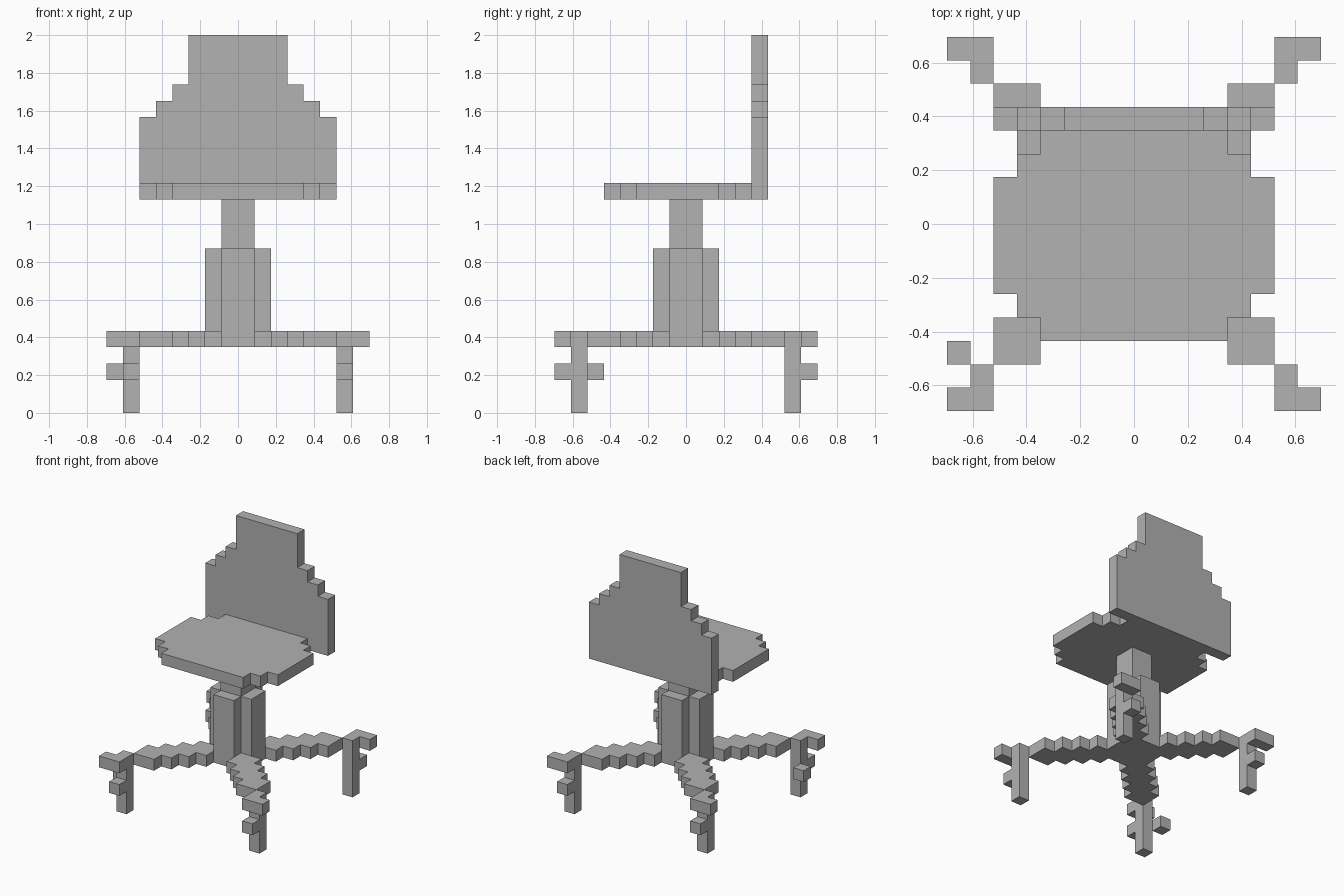
import bpy
import bmesh

U = 2 / 23  # one block edge

cube = bpy.data.objects.get("Cube")
if cube:
    bpy.data.objects.remove(cube, do_unlink=True)

grey = bpy.data.materials.new("plain_grey")
grey.use_nodes = True
color = (0.445, 0.445, 0.445, 1)
grey.diffuse_color = color
grey.node_tree.nodes["Principled BSDF"].inputs["Base Color"].default_value = color


def prism(bm, outline, low, high, upright=False):
    """Extrude an outline in block units, along z or (upright) along y."""
    def place(a, b, c):
        return (a * U, c * U, b * U) if upright else (a * U, b * U, c * U)
    face = bm.faces.new([bm.verts.new(place(a, b, low)) for a, b in outline])
    moved = bmesh.ops.extrude_face_region(bm, geom=[face])["geom"]
    verts = [v for v in moved if isinstance(v, bmesh.types.BMVert)]
    shift = place(0, 0, high - low)
    bmesh.ops.translate(bm, verts=verts, vec=shift)


def finish(bm, name):
    bmesh.ops.recalc_face_normals(bm, faces=bm.faces)
    mesh = bpy.data.meshes.new(name)
    bm.to_mesh(mesh)
    bm.free()
    mesh.materials.append(grey)
    obj = bpy.data.objects.new(name, mesh)
    bpy.context.collection.objects.link(obj)


def part(name, outline, low, high, upright=False):
    bm = bmesh.new()
    prism(bm, outline, low, high, upright)
    finish(bm, name)


def mirrored(half):
    return half + [(-a, b) for a, b in reversed(half)]


def four_fold(quarter):
    outline = []
    for _ in range(4):
        outline += quarter
        quarter = [(-b, a) for a, b in quarter]
    return outline


def cell(x, y):
    return [(x, y), (x + 1, y), (x + 1, y + 1), (x, y + 1)]


# Seat and backrest with stepped edges
part("seat", mirrored([(4, -5), (4, -4), (5, -4), (5, -3), (6, -3),
                       (6, 2), (5, 2), (5, 3), (4, 3), (4, 4)]), 13, 14)
part("backrest", mirrored([(6, 13), (6, 18), (5, 18), (5, 19), (4, 19),
                           (4, 20), (3, 20), (3, 23)]), 4, 5, upright=True)

# Central column
part("upper_column", four_fold([(1, 1)]), 10, 13)
part("lower_column", four_fold([(2, 1), (1, 1), (1, 2)]), 5, 10)

# Star base: one diagonal staircase turned four times
stairs = [(2, 1)]
for k in range(3, 6):
    stairs += [(k, k - 2), (k, k - 1)]
stairs += [(6, 4), (6, 6)]
stairs += [(b, a) for a, b in reversed(stairs[:-1])]
part("star_base", four_fold(stairs), 4, 5)

# Legs: post, bent top bracket and a small nub
for side, sx in (("left", 1), ("right", -1)):
    for end, sy in (("front", -1), ("back", 1)):
        bm = bmesh.new()
        for outline, low, high in (
                (cell(6, 6), 0, 5),
                ([(6, 7), (8, 7), (8, 8), (6, 8)], 4, 5),
                (cell(6, 7), 2, 3)):
            prism(bm, [(a * sx, b * sy) for a, b in outline], low, high)
        finish(bm, f"{end}_{side}_leg")

# Extra nub beside the front right leg
part("side_nub", cell(-8, -6), 2, 3)
